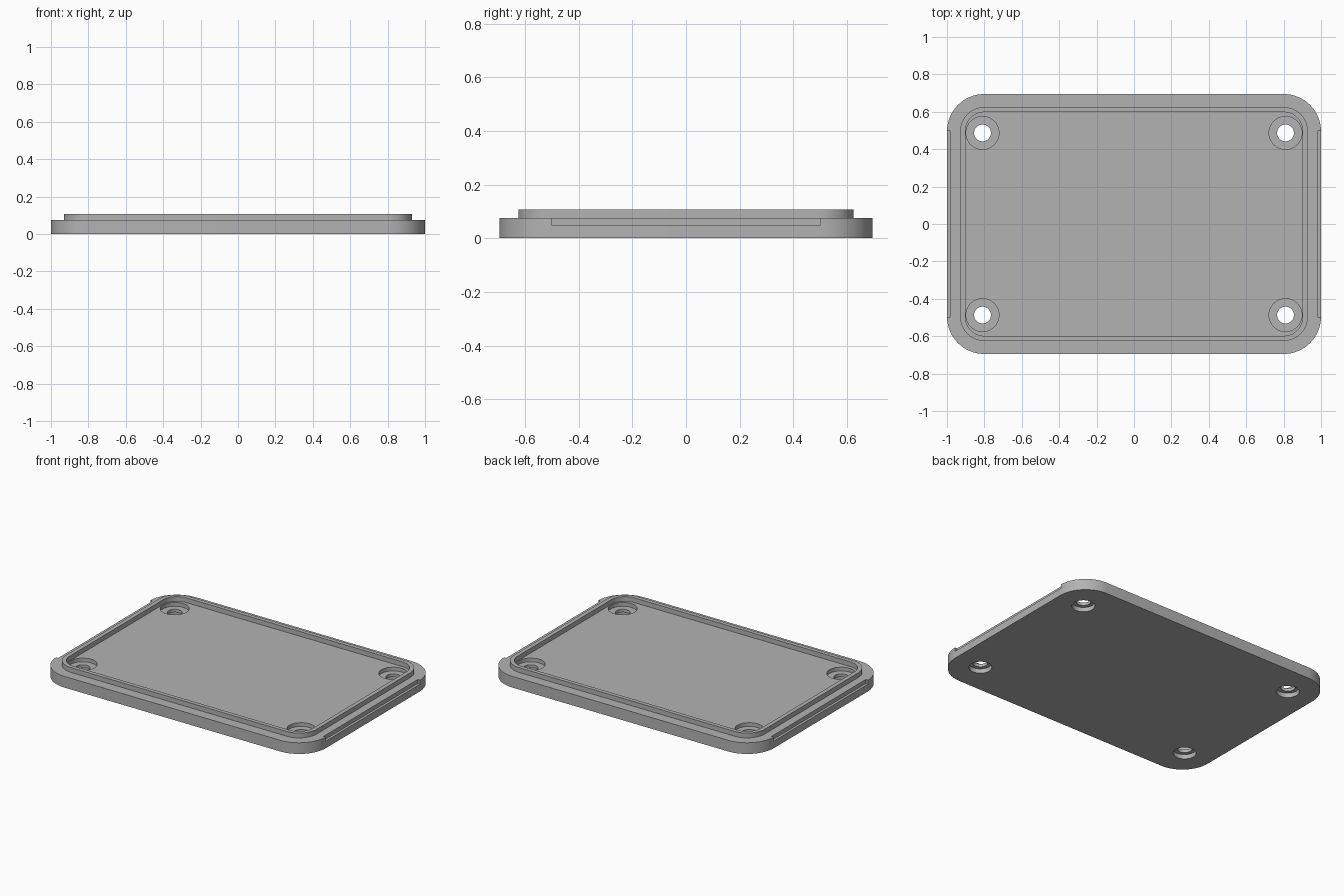
import bpy, bmesh, math

if "Cube" in bpy.data.objects:
    bpy.data.objects.remove(bpy.data.objects["Cube"])

mat = bpy.data.materials.new("plain grey")
mat.diffuse_color = (0.45, 0.45, 0.45, 1)
mat.use_nodes = True
mat.node_tree.nodes["Principled BSDF"].inputs["Base Color"].default_value = mat.diffuse_color


def prism(name, outline, z0, z1):
    """Extrude a closed outline from z0 to z1."""
    bm = bmesh.new()
    face = bm.faces.new([bm.verts.new((x, y, z0)) for x, y in outline])
    top = bmesh.ops.extrude_face_region(bm, geom=[face])["geom"]
    for v in top:
        if isinstance(v, bmesh.types.BMVert):
            v.co.z = z1
    bmesh.ops.recalc_face_normals(bm, faces=bm.faces[:])
    me = bpy.data.meshes.new(name)
    bm.to_mesh(me)
    bm.free()
    me.materials.append(mat)
    ob = bpy.data.objects.new(name, me)
    bpy.context.collection.objects.link(ob)
    return ob


def rounded(hx, hy, r, n=16):
    pts = []
    for k, (sx, sy) in enumerate([(1, 1), (-1, 1), (-1, -1), (1, -1)]):
        for i in range(n + 1):
            a = (k + i / n) * math.pi / 2
            pts.append((sx * (hx - r) + r * math.cos(a), sy * (hy - r) + r * math.sin(a)))
    return pts


def circle(cx, cy, r, n=40):
    return [(cx + r * math.cos(2 * math.pi * i / n), cy + r * math.sin(2 * math.pi * i / n)) for i in range(n)]


def box(x0, x1, y0, y1):
    return [(x0, y0), (x1, y0), (x1, y1), (x0, y1)]


def boolean(ob, other, op):
    m = ob.modifiers.new(op, "BOOLEAN")
    m.operation, m.solver, m.object = op, "EXACT", other
    bpy.context.view_layer.objects.active = ob
    bpy.ops.object.modifier_apply(modifier=m.name)
    bpy.data.objects.remove(other)


# Lid plate with stepped locating lip
FLOOR = 0.075
lid = prism("lid_plate", rounded(1, 0.695, 0.2), 0, FLOOR)
lip = prism("lip", rounded(0.93, 0.625, 0.13), 0.03, 0.107)
boolean(lid, lip, "UNION")
boolean(lid, prism("recess", rounded(0.902, 0.598, 0.102), FLOOR, 0.2), "DIFFERENCE")

# Screw holes, with a counterbore on each side
for sx in (-1, 1):
    for sy in (-1, 1):
        x, y = 0.81 * sx, 0.487 * sy
        for r, z0, z1 in ((0.045, -0.1, 0.2), (0.088, 0.05, 0.106), (0.07, -0.1, 0.03)):
            boolean(lid, prism("bore", circle(x, y, r), z0, z1), "DIFFERENCE")

# Shallow pry slots in the two ends
for s in (-1, 1):
    x0, x1 = sorted((0.983 * s, 1.1 * s))
    boolean(lid, prism("slot", box(x0, x1, -0.5, 0.5), 0.048, 0.2), "DIFFERENCE")

bpy.ops.object.select_all(action="DESELECT")
lid.select_set(True)
bpy.context.view_layer.objects.active = lid
bpy.ops.object.shade_smooth_by_angle(angle=math.radians(30))
